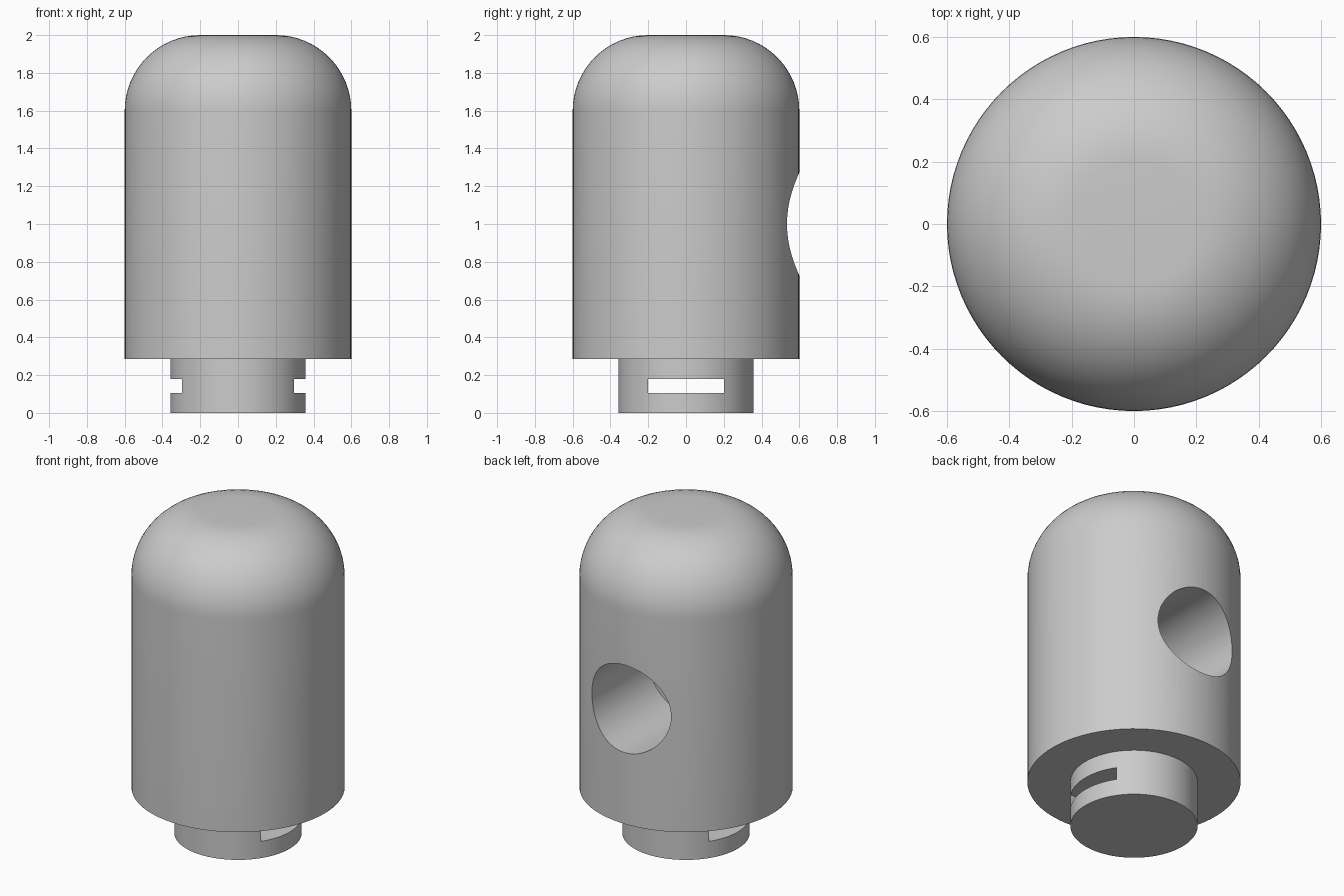
import bpy, math

if "Cube" in bpy.data.objects:
    bpy.data.objects.remove(bpy.data.objects["Cube"])

SIDES = 96
BODY_R, NECK_R, SHOULDER_Z, HEIGHT, ROUND = 0.6, 0.358, 0.285, 2.0, 0.4
HOLE_R, HOLE_END = 0.272, -0.02

grey = bpy.data.materials.new("light_grey")
grey.use_nodes = True
colour = (0.6, 0.6, 0.6, 1)
grey.diffuse_color = colour
grey.node_tree.nodes["Principled BSDF"].inputs["Base Color"].default_value = colour


def lathe(name, profile):
    """Revolve a bottom-to-top (radius, z) profile and cap both ends."""
    verts, faces = [], []
    for r, z in profile:
        for i in range(SIDES):
            a = math.tau * i / SIDES
            verts.append((r * math.cos(a), r * math.sin(a), z))
    for k in range(len(profile) - 1):
        for i in range(SIDES):
            j = (i + 1) % SIDES
            lo, hi = k * SIDES, (k + 1) * SIDES
            faces.append((lo + i, lo + j, hi + j, hi + i))
    faces.append(tuple(reversed(range(SIDES))))
    faces.append(tuple(range(len(verts) - SIDES, len(verts))))
    mesh = bpy.data.meshes.new(name)
    mesh.from_pydata(verts, [], faces)
    mesh.materials.append(grey)
    obj = bpy.data.objects.new(name, mesh)
    bpy.context.collection.objects.link(obj)
    return obj


def carve(obj, cutter):
    """Subtract the cutter, then remove it."""
    cutter.hide_render = True
    cutter.data.materials.append(grey)
    mod = obj.modifiers.new("carve", 'BOOLEAN')
    mod.operation, mod.solver, mod.object = 'DIFFERENCE', 'EXACT', cutter
    bpy.context.view_layer.objects.active = obj
    bpy.ops.object.modifier_apply(modifier=mod.name)
    bpy.data.objects.remove(cutter)


# Domed body with a flat crown
dome = []
for i in range(17):
    a = math.pi / 2 * i / 16
    dome.append((BODY_R - ROUND + ROUND * math.cos(a), HEIGHT - ROUND + ROUND * math.sin(a)))
body = lathe("body", [(BODY_R, SHOULDER_Z)] + dome)

# Round blind hole in the back
depth = 1.0
bpy.ops.mesh.primitive_cylinder_add(vertices=64, radius=HOLE_R, depth=depth,
                                    location=(0, HOLE_END + depth / 2, 1),
                                    rotation=(math.pi / 2, 0, 0))
carve(body, bpy.context.object)

# Neck with a slot passing through from side to side
neck = lathe("neck", [(NECK_R, 0), (NECK_R, SHOULDER_Z)])
bpy.ops.mesh.primitive_cube_add(size=1, location=(0, 0, 0.142))
slot = bpy.context.object
slot.scale = (1, 0.4, 0.076)
carve(neck, slot)

# Smooth walls with crisp edges
bpy.ops.object.select_all(action='DESELECT')
for obj in (body, neck):
    obj.select_set(True)
bpy.context.view_layer.objects.active = body
bpy.ops.object.shade_smooth_by_angle(angle=math.radians(30))
